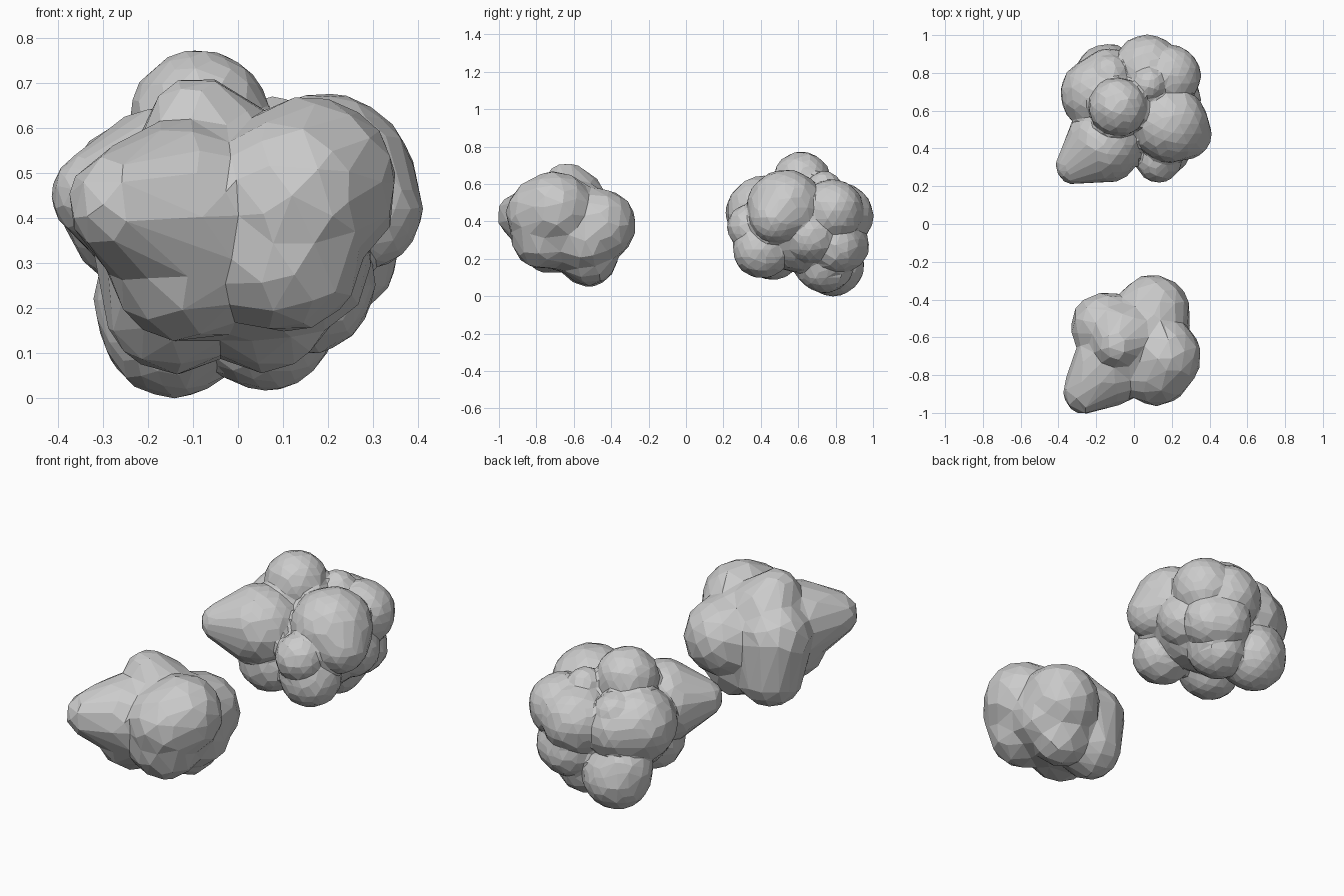
import bpy, bmesh, random
from mathutils import Vector

if "Cube" in bpy.data.objects:
    bpy.data.objects.remove(bpy.data.objects["Cube"])

random.seed(4)


def add_lobe(bm, c, r, tip=None, tip_r=0.0):
    """One puffy lobe: a ball, optionally stretched by a hull to a second ball."""
    pts = []
    for centre, rad in [(c, r)] + ([(tip, tip_r)] if tip else []):
        tmp = bmesh.new()
        bmesh.ops.create_icosphere(tmp, subdivisions=3, radius=rad)
        pts += [v.co * random.uniform(0.975, 1.015) + Vector(centre) for v in tmp.verts]
        tmp.free()
    verts = [bm.verts.new(p) for p in pts]
    res = bmesh.ops.convex_hull(bm, input=verts)
    junk = [g for g in res["geom_interior"] if isinstance(g, bmesh.types.BMVert)]
    bmesh.ops.delete(bm, geom=junk, context="VERTS")


def cluster(name, lobes, voxel, smooth, faces):
    """Fuse lobes into one skin, soften, and cut down to coarse flat facets."""
    bm = bmesh.new()
    for lobe in lobes:
        add_lobe(bm, *lobe)
    me = bpy.data.meshes.new(name)
    bm.to_mesh(me)
    bm.free()
    ob = bpy.data.objects.new(name, me)
    bpy.context.collection.objects.link(ob)
    rm = ob.modifiers.new("fuse", "REMESH")
    rm.mode = "VOXEL"
    rm.voxel_size = voxel
    if smooth:
        sm = ob.modifiers.new("soften", "SMOOTH")
        sm.factor = 0.5
        sm.iterations = smooth
    dg = bpy.context.evaluated_depsgraph_get()
    tris = sum(len(p.vertices) - 2 for p in ob.evaluated_get(dg).data.polygons)
    dec = ob.modifiers.new("facets", "DECIMATE")
    dec.ratio = faces / max(tris, 1)
    flat = ob.modifiers.new("merge_facets", "DECIMATE")
    flat.decimate_type = "DISSOLVE"
    flat.angle_limit = 0.1
    return ob


# Detailed cluster at the back
cluster("detailed_cluster", [
    ((-0.085, 0.62, 0.617), 0.157),                               # crown
    ((-0.16, 0.42, 0.44), 0.205, (-0.315, 0.31, 0.45), 0.10),     # front left
    ((0.19, 0.53, 0.475), 0.205, (0.27, 0.48, 0.42), 0.14),       # right
    ((0.19, 0.785, 0.46), 0.165),                                 # back right
    ((0.07, 0.825, 0.43), 0.178),                                 # back
    ((-0.20, 0.69, 0.43), 0.192, (-0.13, 0.76, 0.42), 0.17),      # back left
    ((0.08, 0.74, 0.58), 0.09),                                   # small upper
    ((-0.13, 0.79, 0.50), 0.11),                                  # small back
    ((0.13, 0.345, 0.37), 0.125),                                 # front small
    ((0.15, 0.405, 0.25), 0.155),                                 # right low
    ((0.21, 0.66, 0.32), 0.145),                                  # right mid
    ((0.16, 0.80, 0.27), 0.145, (0.10, 0.84, 0.27), 0.14),        # back right low
    ((0.06, 0.74, 0.175), 0.16),                                  # base right
    ((-0.14, 0.785, 0.17), 0.17, (-0.17, 0.78, 0.22), 0.15),      # base left
    ((-0.12, 0.46, 0.25), 0.165),                                 # base front
    ((-0.08, 0.62, 0.37), 0.24, (0.08, 0.62, 0.37), 0.25),        # core
], 0.012, 0, 1900)

# Simplified cluster at the front
cluster("simple_cluster", [
    ((-0.09, -0.64, 0.61), 0.11, (-0.06, -0.60, 0.5), 0.18),      # crown
    ((-0.13, -0.76, 0.41), 0.205, (-0.26, -0.89, 0.43), 0.12),    # front left
    ((0.16, -0.70, 0.47), 0.20, (0.12, -0.77, 0.44), 0.195),      # right
    ((0.10, -0.76, 0.32), 0.18),                                  # right low
    ((0.10, -0.465, 0.38), 0.20),                                 # back
    ((0.14, -0.54, 0.30), 0.16),                                  # back right low
    ((-0.155, -0.54, 0.41), 0.18, (-0.14, -0.52, 0.21), 0.16),    # back left and base
    ((0.06, -0.52, 0.21), 0.155),                                 # base right
    ((-0.12, -0.73, 0.29), 0.17),                                 # base front
    ((-0.05, -0.64, 0.38), 0.25, (0.05, -0.62, 0.38), 0.25),      # core
], 0.02, 10, 420)
